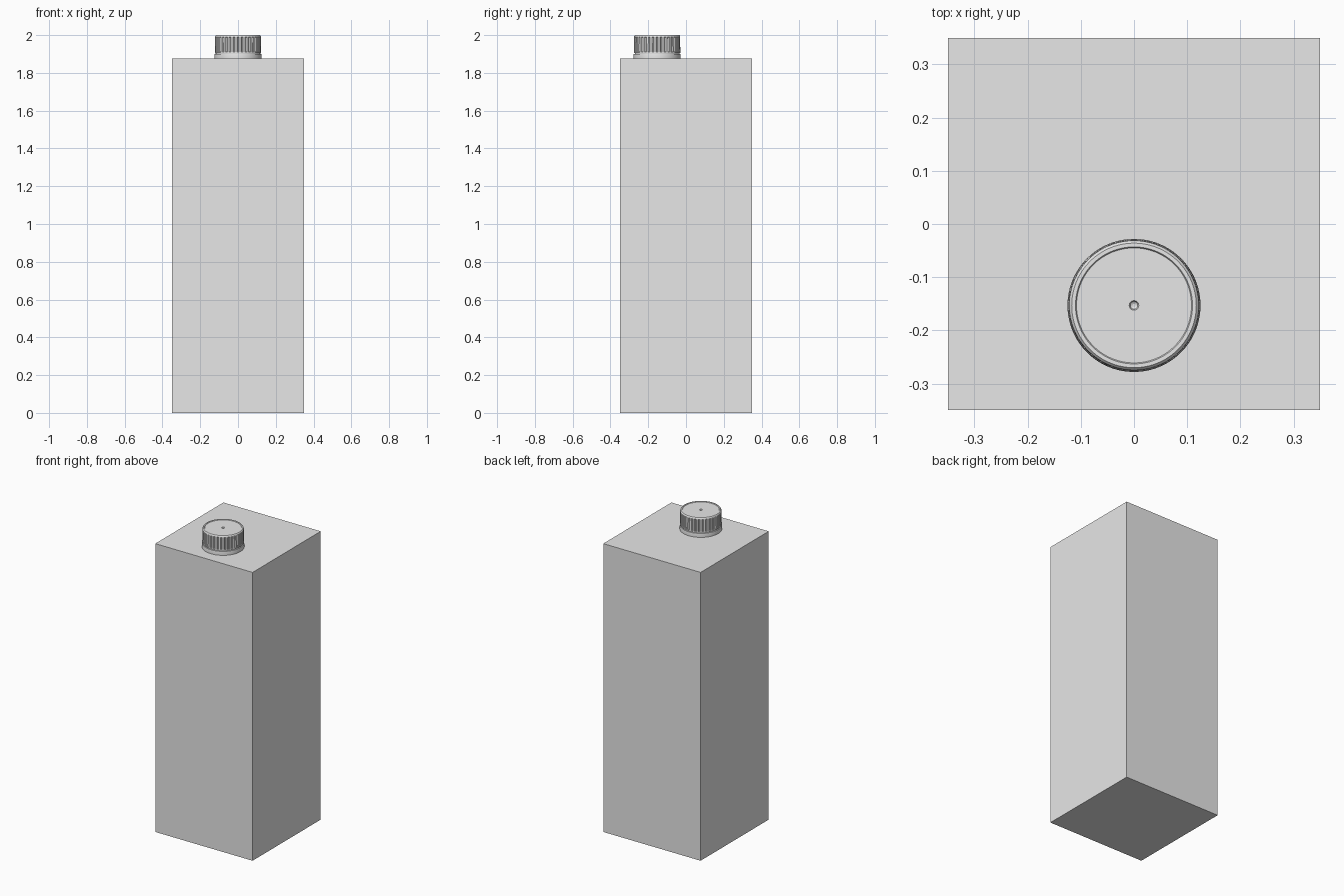
import bpy, bmesh, math

if "Cube" in bpy.data.objects:
    bpy.data.objects.remove(bpy.data.objects["Cube"])

grey = bpy.data.materials.new("light_grey")
grey.diffuse_color = (0.8, 0.8, 0.8, 1)
grey.use_nodes = True
grey.node_tree.nodes["Principled BSDF"].inputs["Base Color"].default_value = grey.diffuse_color

CAP_Y = -0.153
BODY_H = 1.875


def finish(name, bm):
    bmesh.ops.recalc_face_normals(bm, faces=bm.faces)
    me = bpy.data.meshes.new(name)
    bm.to_mesh(me)
    bm.free()
    me.materials.append(grey)
    ob = bpy.data.objects.new(name, me)
    bpy.context.collection.objects.link(ob)
    return ob


def lathe(name, profile, ribs, per_rib=4):
    """Revolve (radius, z, groove depth) levels; grooves repeat once per rib."""
    n = ribs * per_rib
    bm = bmesh.new()
    rings = []
    for r, z, depth in profile:
        ring = []
        for i in range(n):
            # the first vertex of each rib is the V-groove bottom
            rr = r - (depth if i % per_rib == 0 else 0)
            a = 2 * math.pi * i / n + math.pi / 2
            ring.append(bm.verts.new((rr * math.cos(a), rr * math.sin(a), z)))
        rings.append(ring)
    for a, b in zip(rings, rings[1:]):
        for i in range(n):
            j = (i + 1) % n
            bm.faces.new((a[i], a[j], b[j], b[i]))
    bm.faces.new(rings[0])
    bm.faces.new(rings[-1])
    ob = finish(name, bm)
    ob.location = (0, CAP_Y, 0)
    bpy.ops.object.select_all(action='DESELECT')
    ob.select_set(True)
    bpy.context.view_layer.objects.active = ob
    bpy.ops.object.shade_smooth_by_angle(angle=math.radians(25))
    return ob


# Carton body
bm = bmesh.new()
bmesh.ops.create_cube(bm, size=1)
for v in bm.verts:
    v.co.x *= 0.7
    v.co.y *= 0.7
    v.co.z = (v.co.z + 0.5) * BODY_H
finish("carton_body", bm)

# Tamper ring under the cap
lathe("cap_collar", [
    (0.125, BODY_H, 0), (0.125, 1.890, 0), (0.1235, 1.900, 0), (0.118, 1.901, 0),
], 36)

# Ribbed screw cap with a shallow recessed top and a centre dimple
lathe("screw_cap", [
    (0.118, 1.900, 0), (0.118, 1.905, 0), (0.123, 1.906, 0), (0.123, 1.911, 0),
    (0.123, 1.912, 0.005), (0.122, 1.988, 0.005), (0.122, 1.990, 0),
    (0.1205, 1.996, 0), (0.117, 2.0, 0), (0.110, 2.0, 0), (0.108, 1.997, 0),
    (0.009, 1.997, 0), (0.007, 1.993, 0), (0.003, 1.991, 0),
], 36)
